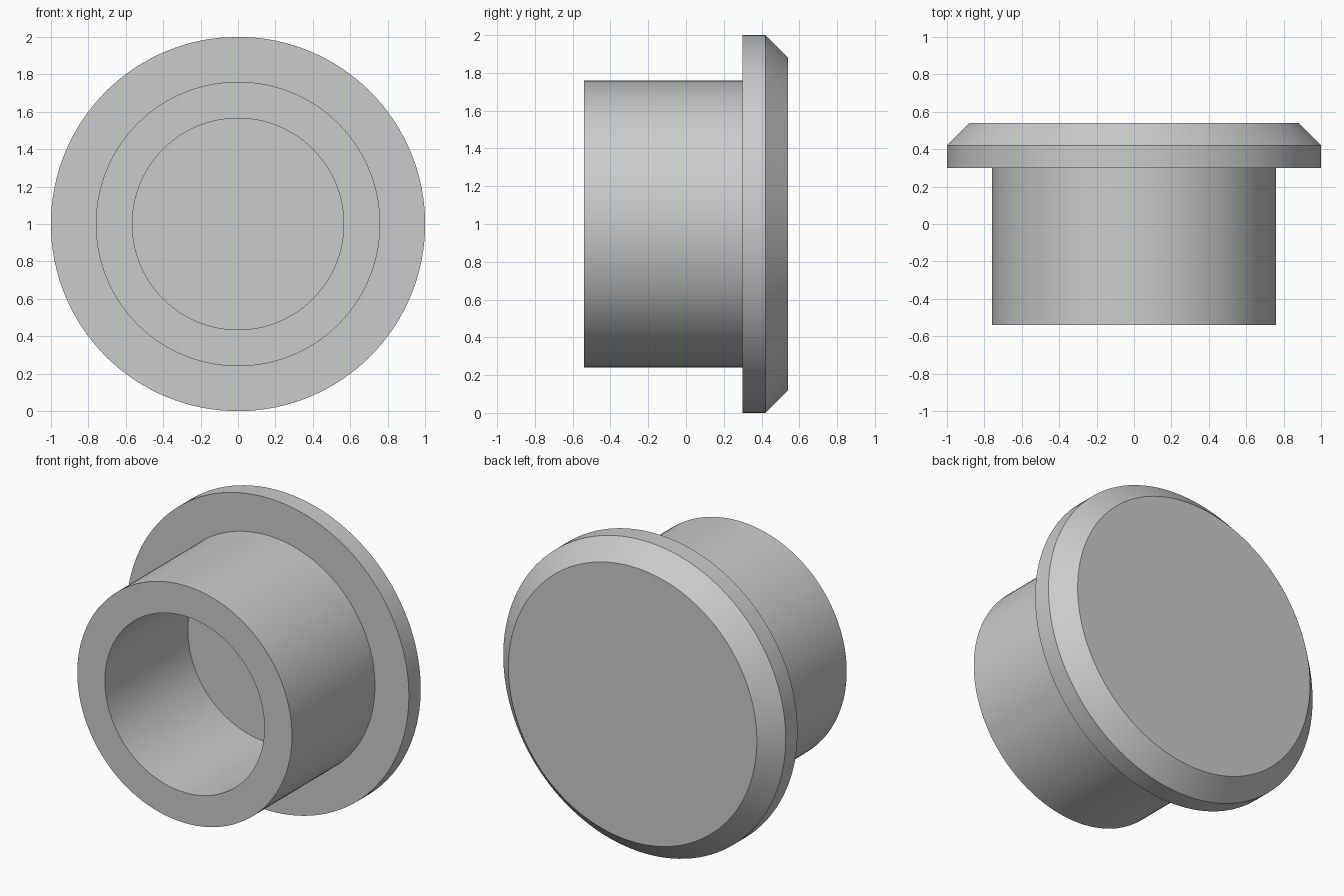
import bpy, bmesh, math
from mathutils import Matrix, Vector

cube = bpy.data.objects.get("Cube")
if cube:
    bpy.data.objects.remove(cube, do_unlink=True)

SEGMENTS = 128

grey = bpy.data.materials.new("light grey")
grey.use_nodes = True
colour = (0.6, 0.6, 0.6, 1)
grey.diffuse_color = colour
grey.node_tree.nodes["Principled BSDF"].inputs["Base Color"].default_value = colour

# Half section as (radius, y): bore floor, bore, tube, flange, chamfer, cap
profile = [(0, 0.30), (0.565, 0.30), (0.565, -0.54), (0.76, -0.54), (0.76, 0.30),
           (1, 0.30), (1, 0.42), (0.88, 0.54), (0, 0.54)]

# Spin the section around the front-to-back axis
bm = bmesh.new()
verts = [bm.verts.new((r, y, 0)) for r, y in profile]
edges = [bm.edges.new(pair) for pair in zip(verts, verts[1:])]
bmesh.ops.spin(bm, geom=verts + edges, cent=(0, 0, 0), axis=(0, 1, 0),
               angle=2 * math.pi, steps=SEGMENTS)
bmesh.ops.remove_doubles(bm, verts=bm.verts, dist=0.0005)
bmesh.ops.recalc_face_normals(bm, faces=bm.faces)
bmesh.ops.translate(bm, verts=bm.verts, vec=(0, 0, 1))

mesh = bpy.data.meshes.new("flanged_plug")
bm.to_mesh(mesh)
bm.free()
mesh.materials.append(grey)
plug = bpy.data.objects.new("flanged_plug", mesh)
bpy.context.collection.objects.link(plug)

# Smooth round walls, crisp rims
bpy.ops.object.select_all(action="DESELECT")
plug.select_set(True)
bpy.context.view_layer.objects.active = plug
bpy.ops.object.shade_smooth_by_angle(angle=math.radians(30))
